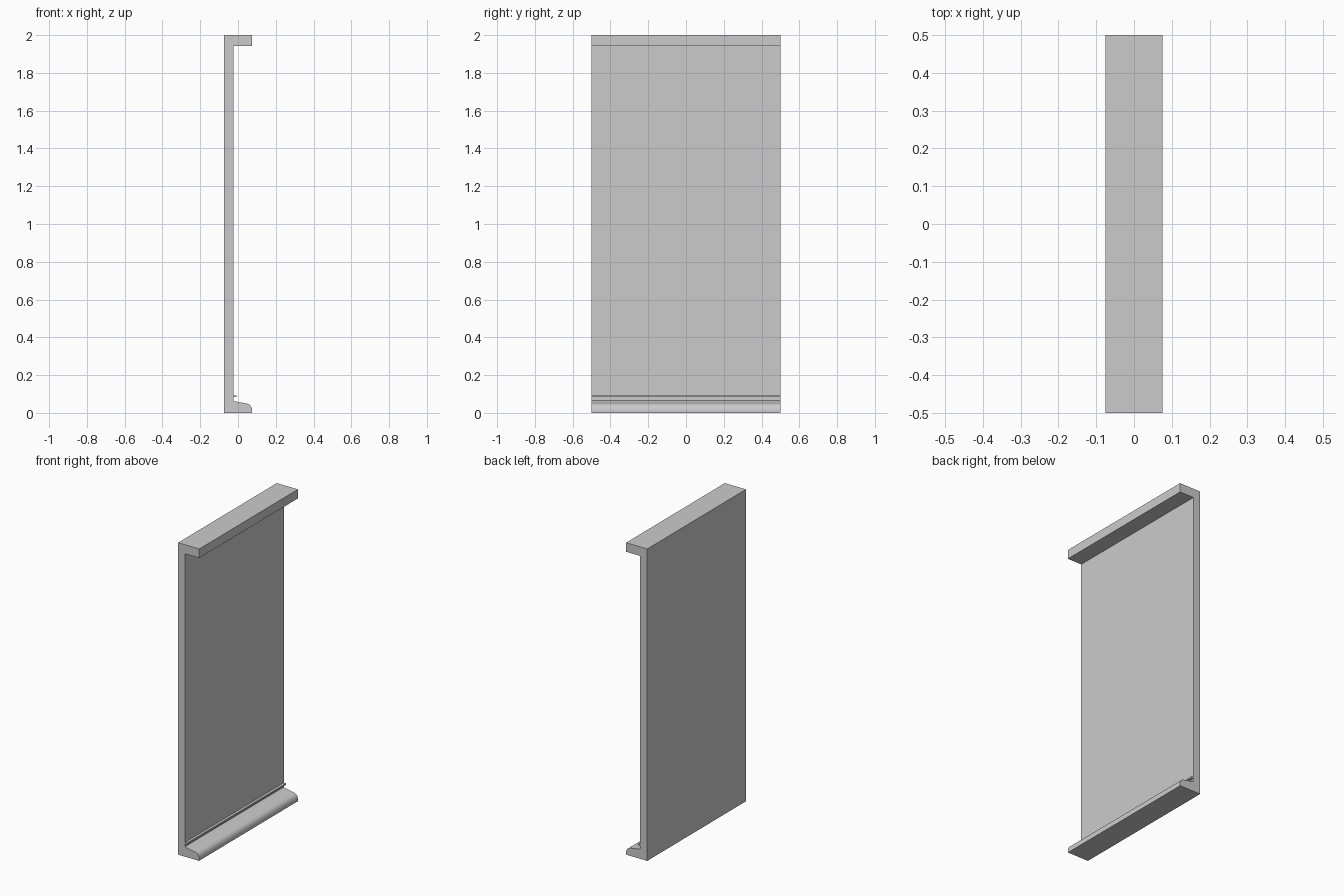
import bpy, bmesh, math

if "Cube" in bpy.data.objects:
    bpy.data.objects.remove(bpy.data.objects["Cube"])

DEPTH = 1.0

def extrude_profile(name, pts):
    """Closed x-z profile extruded along y, centred on y = 0."""
    bm = bmesh.new()
    verts = [bm.verts.new((x, -DEPTH / 2, z)) for x, z in pts]
    face = bm.faces.new(verts)
    ext = bmesh.ops.extrude_face_region(bm, geom=[face], use_keep_orig=True)
    moved = [g for g in ext["geom"] if isinstance(g, bmesh.types.BMVert)]
    bmesh.ops.translate(bm, verts=moved, vec=(0, DEPTH, 0))
    bmesh.ops.recalc_face_normals(bm, faces=bm.faces)
    mesh = bpy.data.meshes.new(name)
    bm.to_mesh(mesh)
    bm.free()
    obj = bpy.data.objects.new(name, mesh)
    bpy.context.collection.objects.link(obj)
    bpy.context.view_layer.objects.active = obj
    obj.select_set(True)
    bpy.ops.object.shade_smooth_by_angle(angle=math.radians(25))
    obj.select_set(False)
    return obj

# Rounded nose of the sill
nose = []
for i in range(9):
    a = math.radians(80 - 65 * i / 8)
    nose.append((0.041 + 0.033 * math.cos(a), 0.017 + 0.033 * math.sin(a)))

# Wall panel with top flange, bottom sill and small drip bead
profile = [(-0.075, 0), (0.074, 0), (0.075, 0.02)] + nose[::-1] + [
    (-0.018, 0.061), (-0.025, 0.065),
    (-0.025, 0.083), (-0.009, 0.083), (-0.009, 0.093), (-0.025, 0.093),
    (-0.025, 1.942), (0.075, 1.942), (0.075, 2.0), (-0.075, 2.0)]
extrude_profile("wall_panel", profile)
